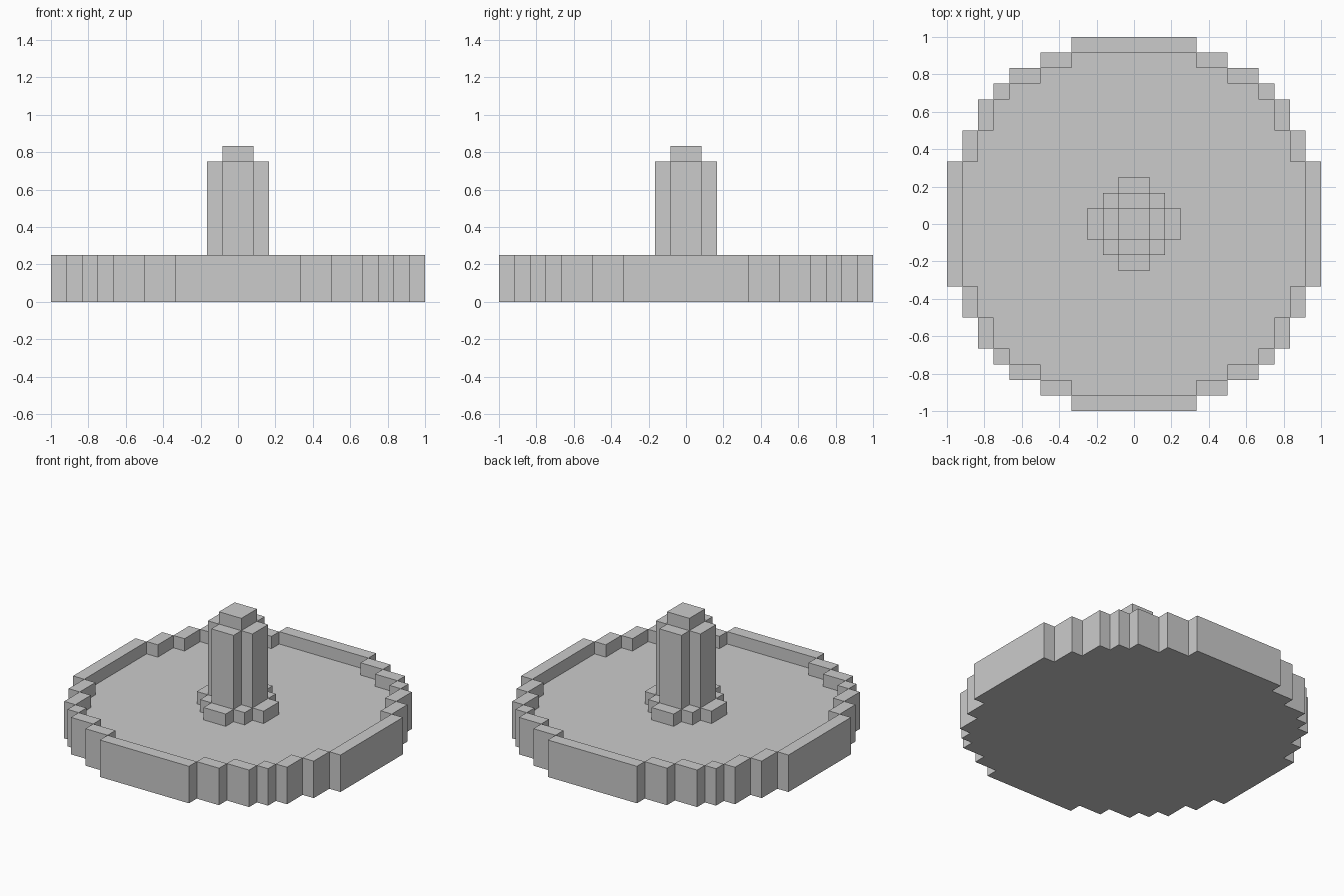
import bpy, bmesh, math

if "Cube" in bpy.data.objects:
    bpy.data.objects.remove(bpy.data.objects["Cube"])

U = 1 / 12  # block size
# half widths of the stepped disc and its sunken floor, per row away from centre
OUTER = [12] * 4 + [11] * 2 + [10] * 2 + [9, 8, 6, 4]
FLOOR = [11] * 4 + [10] * 2 + [9] * 2 + [8, 6, 4, 0]


def column(i, j):
    """Part name and height (in blocks) of the column at cell i, j."""
    a = i if i >= 0 else -1 - i
    b = j if j >= 0 else -1 - j
    lo, hi = min(a, b), max(a, b)
    if b > 11 or a >= OUTER[b]:
        return None, 0
    if hi < 1:
        return "post", 10
    if lo < 1 and hi < 2:
        return "post", 9
    if hi < 2 or (lo < 1 and hi < 3):
        return "post_foot", 3
    if a < FLOOR[b]:
        return "dish", 2
    return "dish", 3


meshes = {n: bmesh.new() for n in ("dish", "post_foot", "post")}


def quad(name, pts):
    bm = meshes[name]
    bm.faces.new([bm.verts.new([c * U for c in p]) for p in pts])


for i in range(-12, 12):
    for j in range(-12, 12):
        name, h = column(i, j)
        if not name:
            continue
        ring = [(i, j), (i + 1, j), (i + 1, j + 1), (i, j + 1)]
        # top and underside
        quad(name, [(x, y, h) for x, y in ring])
        quad("dish", [(x, y, 0) for x, y in reversed(ring)])
        # walls wherever the neighbour is lower
        for k, (di, dj) in enumerate([(0, -1), (1, 0), (0, 1), (-1, 0)]):
            low = column(i + di, j + dj)[1]
            p, q = ring[k], ring[(k + 1) % 4]
            for z in range(low, h):
                quad(name, [(*p, z), (*q, z), (*q, z + 1), (*p, z + 1)])

# weld, merge coplanar blocks into clean flat faces, create objects
for name, bm in meshes.items():
    bmesh.ops.remove_doubles(bm, verts=bm.verts, dist=1e-4)
    bmesh.ops.dissolve_limit(bm, angle_limit=math.radians(1),
                             verts=bm.verts, edges=bm.edges)
    me = bpy.data.meshes.new(name)
    bm.to_mesh(me)
    bm.free()
    bpy.context.collection.objects.link(bpy.data.objects.new(name, me))
